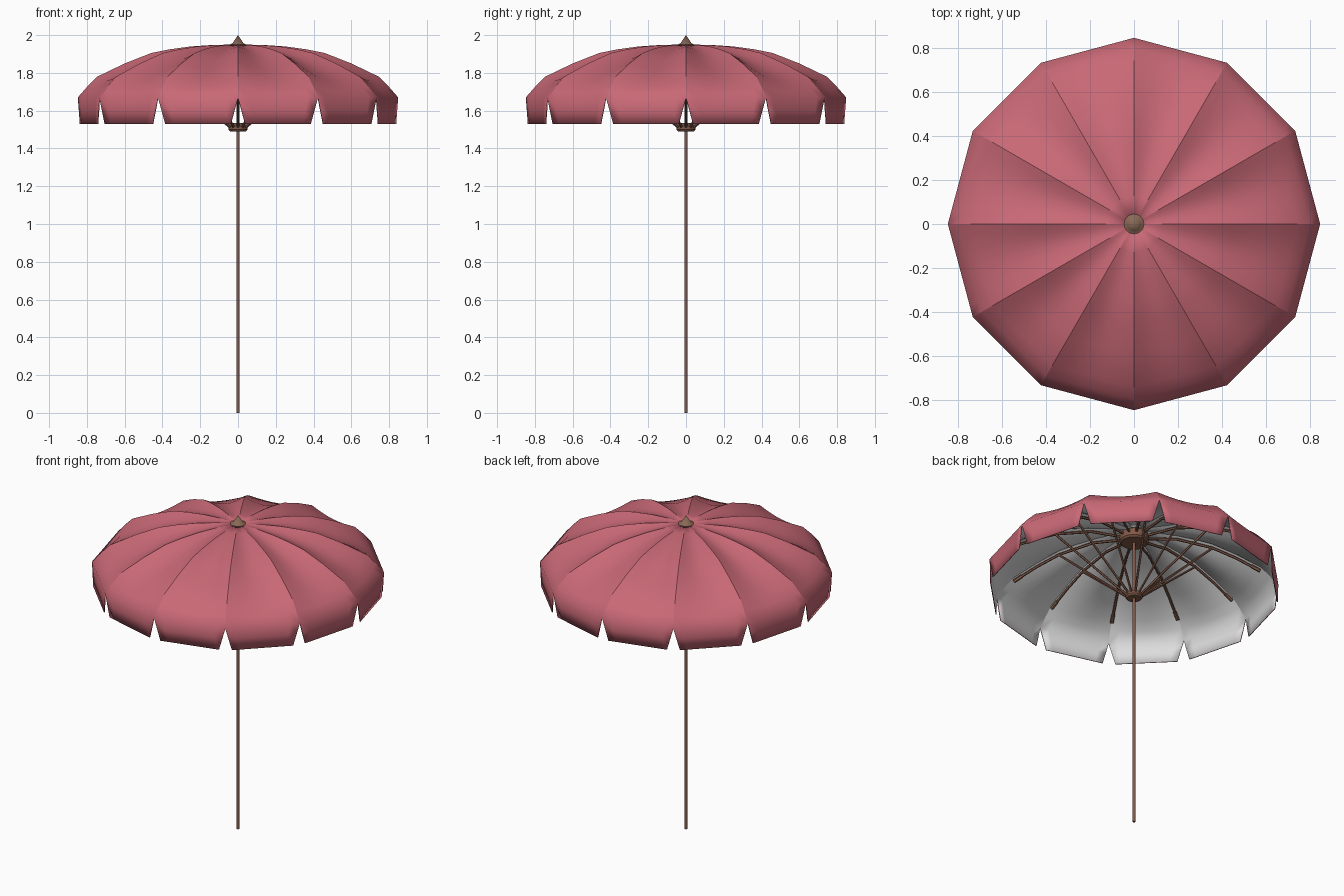
import bpy, bmesh
from math import sin, cos, pi, radians
from mathutils import Vector

if "Cube" in bpy.data.objects:
    bpy.data.objects.remove(bpy.data.objects["Cube"])

SIDES = 12
COLS = 8


def material(name, rgb):
    m = bpy.data.materials.new(name)
    m.use_nodes = True
    m.diffuse_color = (*rgb, 1)
    m.node_tree.nodes["Principled BSDF"].inputs["Base Color"].default_value = (*rgb, 1)
    return m


PINK = material("pink fabric", (0.58, 0.14, 0.18))
LINING = material("pale lining", (0.72, 0.72, 0.72))
BROWN = material("brown wood", (0.22, 0.10, 0.065))
TAN = material("tan finial", (0.25, 0.14, 0.09))


def polar(r, z, k):
    a = 2 * pi * k / SIDES
    return Vector((r * cos(a), r * sin(a), z))


def lathe(name, profile, mat, steps=24):
    """Spin an (r, z) profile around the pole axis."""
    bm = bmesh.new()
    vs = [bm.verts.new((r, 0, z)) for r, z in profile]
    edges = [bm.edges.new(p) for p in zip(vs, vs[1:])]
    bmesh.ops.spin(bm, geom=vs + edges, axis=(0, 0, 1), cent=(0, 0, 0),
                   angle=2 * pi, steps=steps)
    bmesh.ops.remove_doubles(bm, verts=bm.verts, dist=0.0001)
    bmesh.ops.recalc_face_normals(bm, faces=bm.faces)
    me = bpy.data.meshes.new(name)
    bm.to_mesh(me)
    bm.free()
    me.materials.append(mat)
    ob = bpy.data.objects.new(name, me)
    bpy.context.collection.objects.link(ob)
    select(ob)
    bpy.ops.object.shade_smooth_by_angle(angle=radians(35))
    return ob


def select(ob):
    bpy.ops.object.select_all(action='DESELECT')
    ob.select_set(True)
    bpy.context.view_layer.objects.active = ob


def rods(name, path, radius):
    """Repeat an (r, z) path as a round rod along every rib direction."""
    cu = bpy.data.curves.new(name, 'CURVE')
    cu.dimensions = '3D'
    cu.bevel_depth = radius
    cu.bevel_resolution = 1
    cu.use_fill_caps = True
    for k in range(SIDES):
        sp = cu.splines.new('POLY')
        sp.points.add(len(path) - 1)
        for p, (r, z) in zip(sp.points, path):
            p.co = (*polar(r, z, k), 1)
    cu.materials.append(BROWN)
    ob = bpy.data.objects.new(name, cu)
    bpy.context.collection.objects.link(ob)
    select(ob)
    bpy.ops.object.convert(target='MESH')
    bpy.ops.object.shade_smooth_by_angle(angle=radians(50))


# Canopy: panels sag between raised ribs, with a slit valance hanging below
profile = [(0.02, 1.95), (0.13, 1.948), (0.25, 1.94), (0.36, 1.925), (0.46, 1.905),
           (0.60, 1.85), (0.745, 1.78), (0.80, 1.725), (0.848, 1.67)]
valance = [(1.60, 0.045), (1.53, 0.09)]     # height, slit share on each side
rim_r = profile[-1][0]

bm = bmesh.new()
for k in range(SIDES):
    rows = []
    for r, z in profile:
        a, b = polar(r, z, k), polar(r, z, k + 1)
        sag = 0.038 * sin(pi * (r / rim_r) ** 1.6)
        rows.append([a.lerp(b, c / COLS) - Vector((0, 0, sag * sin(pi * c / COLS)))
                     for c in range(COLS + 1)])
    for z, slit in valance:
        a, b = polar(rim_r, z, k), polar(rim_r, z, k + 1)
        rows.append([a.lerp(b, slit + (1 - 2 * slit) * c / COLS) for c in range(COLS + 1)])
    grid = [[bm.verts.new(p) for p in row] for row in rows]
    for up, low in zip(grid, grid[1:]):
        for c in range(COLS):
            f = bm.faces.new((up[c], low[c], low[c + 1], up[c + 1]))
            f.smooth = True
    for up, low in zip(grid[:len(profile)], grid[1:len(profile)]):
        for c in (0, COLS):
            bm.edges.get((up[c], low[c])).smooth = False
bmesh.ops.remove_doubles(bm, verts=bm.verts, dist=0.0001)
canopy_mesh = bpy.data.meshes.new("canopy")
bm.to_mesh(canopy_mesh)
bm.free()
canopy_mesh.materials.append(PINK)
canopy_mesh.materials.append(LINING)
canopy = bpy.data.objects.new("canopy", canopy_mesh)
bpy.context.collection.objects.link(canopy)
solid = canopy.modifiers.new("lining", 'SOLIDIFY')
solid.thickness = 0.005
solid.offset = -1
solid.material_offset = 1

# Pole, hubs and finial
lathe("pole", [(0, 0), (0.009, 0), (0.009, 1.95), (0, 1.95)], BROWN, 16)
lathe("top_hub", [(0, 1.86), (0.075, 1.86), (0.085, 1.87), (0.085, 1.915), (0, 1.915)], BROWN)
lathe("runner", [(0, 1.49), (0.042, 1.49), (0.05, 1.50), (0.05, 1.52), (0.025, 1.535),
                 (0, 1.535)], BROWN)
lathe("finial", [(0, 1.935), (0.045, 1.94), (0.045, 1.95), (0.03, 1.956), (0, 2.0)], TAN)

# Ribs under the seams, their end caps, and the struts that push them up
rods("ribs", [(0.06, 1.895), (0.25, 1.912), (0.46, 1.875), (0.60, 1.82), (0.735, 1.753)], 0.008)
rods("rib_tips", [(0.69, 1.776), (0.74, 1.75)], 0.011)
rods("struts", [(0.035, 1.505), (0.46, 1.872)], 0.007)
